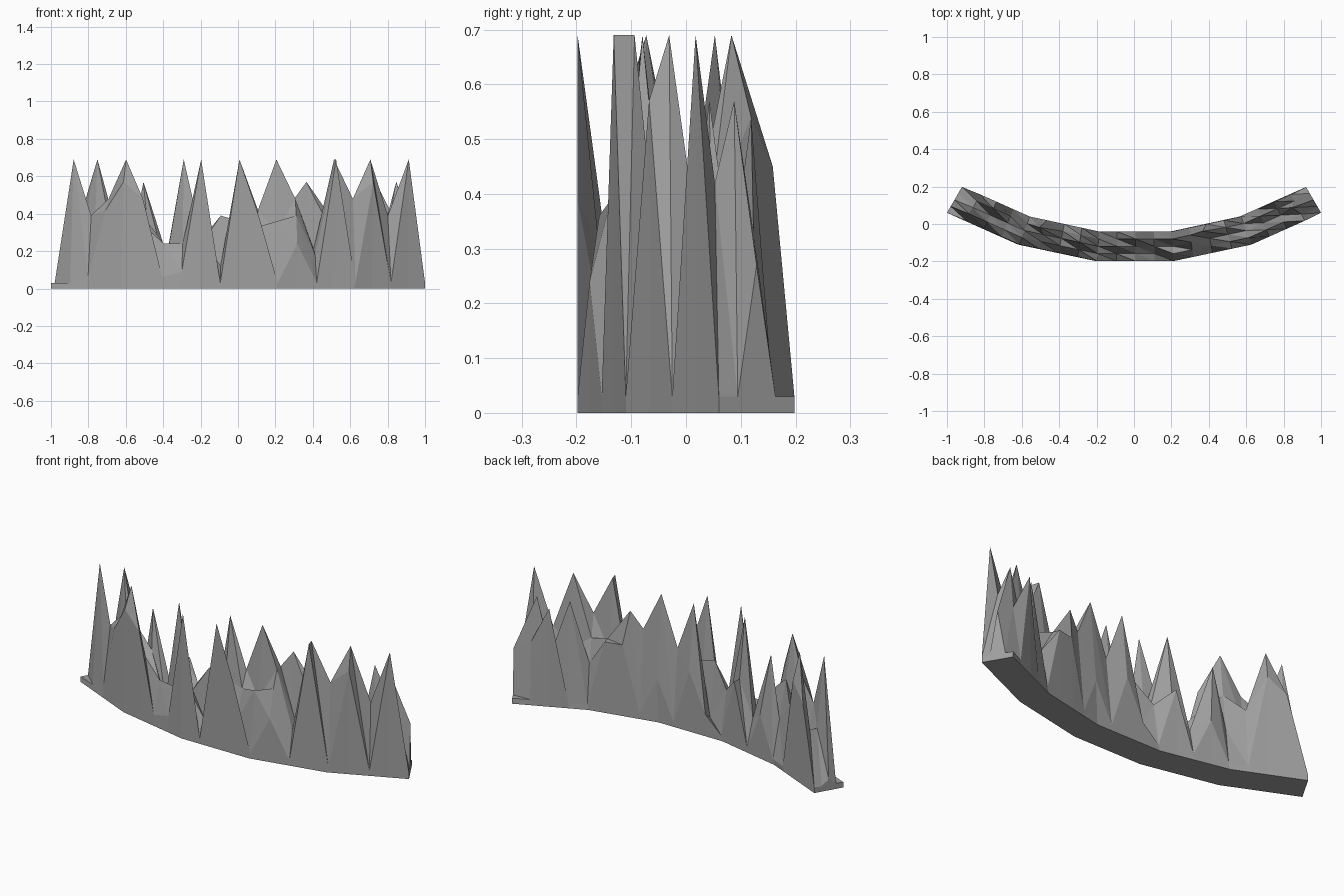
import bpy
import bmesh
from mathutils import Vector

if "Cube" in bpy.data.objects:
    bpy.data.objects.remove(bpy.data.objects["Cube"])

# Curved footprint, right half of each edge; the left half is mirrored
FRONT = [(0.205, -0.198), (0.62, -0.11), (1.0, 0.06)]
BACK = [(0.195, -0.04), (0.565, 0.04), (0.92, 0.198)]
STEPS = 4          # columns in each straight stretch, and rows across
LOWEST = 0.03
LEAN = 0.008       # the crests lean slightly to one side
BACK_LEAN = -0.022  # crests in capitals lean the other way

# Crest heights from front row to back row, one letter per column (a = lowest)
ROWS = ["aabnspbcwawmahawasawa",
        "awmpwkhhidjflmfwpwmna",
        "bjhjoldwhmlkjpgjljhSi",
        "ajwlhSflicwnwpSmhsika",
        "aoraahaladkahammaaraa"]


def edge_points(half):
    """Mirror half an edge and divide each stretch evenly."""
    pts = [Vector((-x, y, 0)) for x, y in reversed(half)]
    pts += [Vector((x, y, 0)) for x, y in half]
    out = [pts[0]]
    for p, q in zip(pts, pts[1:]):
        out += [p.lerp(q, (i + 1) / STEPS) for i in range(STEPS)]
    return out


def crest(point, letter, is_end):
    """Raise a floor point to its crest; the two ends stay upright."""
    rise = LOWEST * (ord(letter.lower()) - ord("a") + 1)
    lean = BACK_LEAN if letter.isupper() else LEAN
    return point + Vector((0 if is_end else lean, 0, rise))


# Rock grey
grey = bpy.data.materials.new("rock_grey")
grey.use_nodes = True
colour = (0.35, 0.35, 0.35, 1)
grey.diffuse_color = colour
grey.node_tree.nodes["Principled BSDF"].inputs["Base Color"].default_value = colour

front, back = edge_points(FRONT), edge_points(BACK)
cols = len(front)
bm = bmesh.new()
top, floor = [], []
for r, letters in enumerate(ROWS):
    line = [f.lerp(b, r / STEPS) for f, b in zip(front, back)]
    floor.append([bm.verts.new(p) for p in line])
    top.append([bm.verts.new(crest(p, letters[c], c in (0, cols - 1)))
                for c, p in enumerate(line)])

# Jagged top and flat underside
for r in range(STEPS):
    for c in range(cols - 1):
        a, b = top[r][c], top[r][c + 1]
        d, e = top[r + 1][c], top[r + 1][c + 1]
        bm.faces.new((a, b, d))
        bm.faces.new((b, e, d))
        bm.faces.new((floor[r][c], floor[r + 1][c],
                      floor[r + 1][c + 1], floor[r][c + 1]))

# Side walls around the rim
rim = [(0, c) for c in range(cols)]
rim += [(r, cols - 1) for r in range(1, STEPS + 1)]
rim += [(STEPS, c) for c in range(cols - 2, -1, -1)]
rim += [(r, 0) for r in range(STEPS - 1, 0, -1)]
for (r, c), (s, d) in zip(rim, rim[1:] + rim[:1]):
    bm.faces.new((floor[r][c], floor[s][d], top[s][d], top[r][c]))

bmesh.ops.recalc_face_normals(bm, faces=bm.faces)
mesh = bpy.data.meshes.new("jagged_ridge")
bm.to_mesh(mesh)
bm.free()
mesh.materials.append(grey)
ridge = bpy.data.objects.new("jagged_ridge", mesh)
bpy.context.collection.objects.link(ridge)
